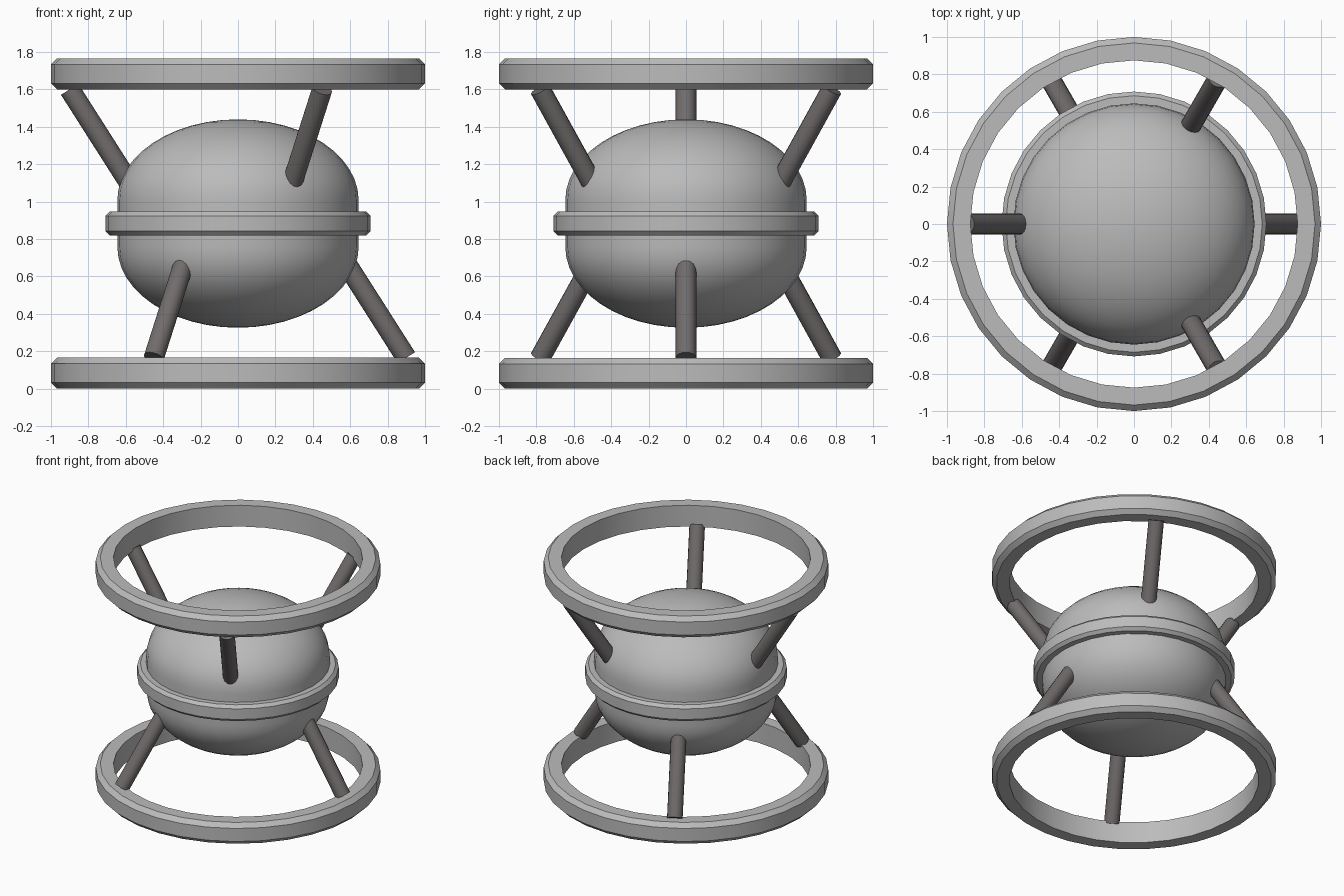
import bpy
import bmesh
from math import sin, cos, pi, radians
from mathutils import Vector

if "Cube" in bpy.data.objects:
    bpy.data.objects.remove(bpy.data.objects["Cube"], do_unlink=True)

MID = 0.8825      # height of the mirror plane
SIDES = 32


def material(name, colour):
    m = bpy.data.materials.new(name)
    m.use_nodes = True
    m.diffuse_color = colour
    m.node_tree.nodes["Principled BSDF"].inputs["Base Color"].default_value = colour
    return m


light_grey = material("light grey", (0.50, 0.50, 0.50, 1))
dark_grey = material("dark warm grey", (0.165, 0.15, 0.15, 1))


def finish(bm, name, mat):
    bmesh.ops.recalc_face_normals(bm, faces=bm.faces)
    mesh = bpy.data.meshes.new(name)
    bm.to_mesh(mesh)
    bm.free()
    mesh.materials.append(mat)
    ob = bpy.data.objects.new(name, mesh)
    bpy.context.collection.objects.link(ob)
    bpy.ops.object.select_all(action="DESELECT")
    ob.select_set(True)
    bpy.context.view_layer.objects.active = ob
    bpy.ops.object.shade_smooth_by_angle(angle=radians(30))
    return ob


def lathe(name, profile, mat, closed):
    """Spin a profile of (radius, height) points about the z axis."""
    bm = bmesh.new()
    verts = [bm.verts.new((r, 0, z)) for r, z in profile]
    edges = [bm.edges.new(pair) for pair in zip(verts, verts[1:])]
    if closed:
        edges.append(bm.edges.new((verts[-1], verts[0])))
    bmesh.ops.spin(bm, geom=verts + edges, cent=(0, 0, 0), axis=(0, 0, 1),
                   angle=2 * pi, steps=SIDES, use_merge=True)
    bmesh.ops.remove_doubles(bm, verts=bm.verts, dist=0.0005)
    return finish(bm, name, mat)


def ring(name, inner, outer, z, half, bevel):
    """Flat band with chamfered outer edges."""
    profile = [(inner, z - half), (outer - bevel, z - half), (outer, z - half + bevel),
               (outer, z + half - bevel), (outer - bevel, z + half), (inner, z + half)]
    return lathe(name, profile, light_grey, True)


def strut(name, angle, side):
    """Round rod from inside the body to the upper (1) or lower (-1) ring."""
    a = radians(angle)

    def point(r, h):
        return Vector((r * cos(a), r * sin(a), MID + side * h))

    start, end = point(0.50, 0.09), point(0.90, 0.7175)
    axis = end - start
    bm = bmesh.new()
    bmesh.ops.create_cone(bm, cap_ends=True, segments=16, radius1=0.055,
                          radius2=0.055, depth=axis.length)
    bmesh.ops.rotate(bm, verts=bm.verts, cent=(0, 0, 0),
                     matrix=axis.to_track_quat("Z", "Y").to_matrix())
    bmesh.ops.translate(bm, verts=bm.verts, vec=(start + end) / 2)
    return finish(bm, name, dark_grey)


# Body: two flattened domes joined by a short straight wall
STEPS = 12
dome = [(0.645 * cos(t), 0.125 + 0.432 * sin(t))
        for t in (i * pi / 2 / STEPS for i in range(STEPS + 1))]
body_profile = [(r, MID - h) for r, h in reversed(dome)] + [(r, MID + h) for r, h in dome]
lathe("body", body_profile, light_grey, False)

# Rings
ring("waist_band", 0.63, 0.708, MID, 0.063, 0.022)
ring("upper_ring", 0.875, 1.0, 2 * MID - 0.0825, 0.0825, 0.032)
ring("lower_ring", 0.875, 1.0, 0.0825, 0.0825, 0.032)

# Struts: three up, three down, alternating around the body
for i in range(3):
    strut(f"upper_strut_{i + 1}", 60 + 120 * i, 1)
    strut(f"lower_strut_{i + 1}", 120 * i, -1)
